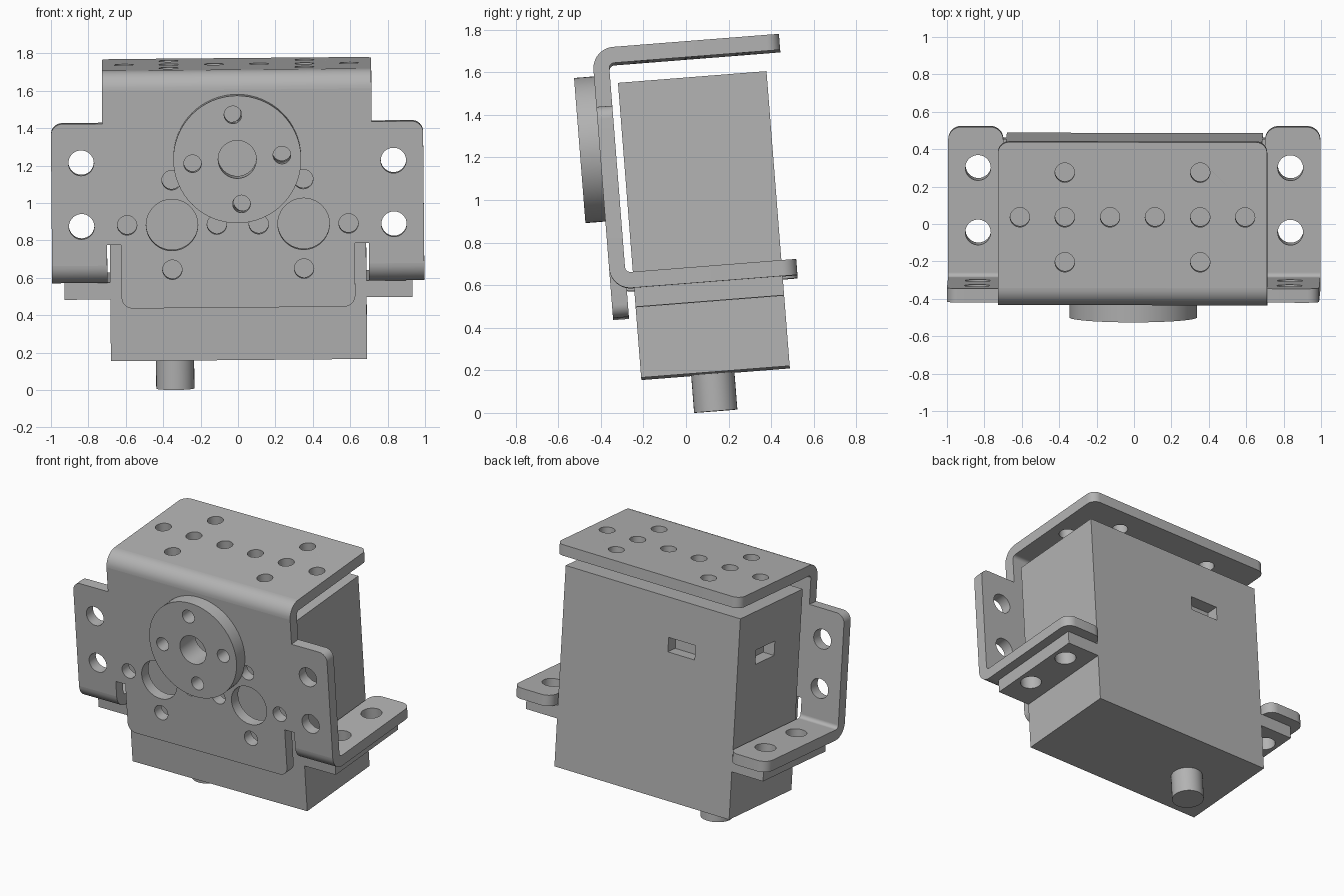
import bpy, bmesh
from math import sin, cos, pi, radians
from mathutils import Matrix, Vector

cube = bpy.data.objects.get("Cube")
if cube:
    bpy.data.objects.remove(cube, do_unlink=True)

grey = bpy.data.materials.new("plain_grey")
grey.use_nodes = True
grey.diffuse_color = (0.45, 0.45, 0.45, 1)
grey.node_tree.nodes["Principled BSDF"].inputs["Base Color"].default_value = (0.45, 0.45, 0.45, 1)

# The whole assembly leans back and rolls very slightly
LEAN = (Matrix.Rotation(radians(4.5), 4, 'X') @ Matrix.Rotation(radians(-0.5), 4, 'Y')
        @ Matrix.Translation((0.007, 0, 0)))
UPRIGHT = Matrix.Rotation(pi / 2, 4, 'X')
THICK = 0.075
FRONT = -0.307          # outer front surface of the bracket
BEND = 0.1              # outer bend radius
BEND_Y = FRONT + BEND
TOP_Z, FLANGE_Z = 1.735, 0.597


def add(name, mesh):
    obj = bpy.data.objects.new(name, mesh)
    bpy.context.collection.objects.link(obj)
    return obj


def finish(obj):
    obj.data.transform(LEAN)
    obj.data.materials.clear()
    obj.data.materials.append(grey)
    bpy.ops.object.select_all(action='DESELECT')
    obj.select_set(True)
    bpy.context.view_layer.objects.active = obj
    bpy.ops.object.shade_smooth_by_angle(angle=radians(30))
    return obj


def circle(x, y, r, n=36):
    return [(x + r * cos(2 * pi * i / n), y + r * sin(2 * pi * i / n)) for i in range(n)]


def rounded(points):
    """Outline from (x, y) or (x, y, radius) corners, all square."""
    out = []
    for i, p in enumerate(points):
        c = Vector(p[:2])
        if len(p) == 2:
            out.append(tuple(c))
            continue
        a = (Vector(points[i - 1][:2]) - c).normalized() * p[2]
        b = (Vector(points[(i + 1) % len(points)][:2]) - c).normalized() * p[2]
        for k in range(9):
            t = k * pi / 16
            out.append(tuple(c + a + b - b * cos(t) - a * sin(t)))
    return out


def sheet(name, outline, holes, thick, place):
    """Flat plate with holes, centred on its own plane."""
    curve = bpy.data.curves.new(name, 'CURVE')
    curve.dimensions = '2D'
    curve.fill_mode = 'BOTH'
    curve.extrude = thick / 2
    for loop in [outline] + holes:
        s = curve.splines.new('POLY')
        s.points.add(len(loop) - 1)
        for pt, (x, y) in zip(s.points, loop):
            pt.co = (x, y, 0, 1)
        s.use_cyclic_u = True
    tmp = add(name + "_outline", curve)
    bpy.context.view_layer.update()
    dg = bpy.context.evaluated_depsgraph_get()
    mesh = bpy.data.meshes.new_from_object(tmp.evaluated_get(dg))
    bpy.data.objects.remove(tmp, do_unlink=True)
    bm = bmesh.new()
    bm.from_mesh(mesh)
    bmesh.ops.remove_doubles(bm, verts=bm.verts, dist=0.0001)
    bmesh.ops.recalc_face_normals(bm, faces=bm.faces)
    bm.to_mesh(mesh)
    bm.free()
    mesh.transform(place)
    return finish(add(name, mesh))


def bend(name, x0, x1, z, turn):
    """Quarter bend of the sheet; turn is 1 upwards, -1 downwards."""
    bm = bmesh.new()
    rows = []
    for k in range(11):
        t = k * pi / 20
        rows.append([bm.verts.new((x, BEND_Y - r * cos(t), z + turn * r * sin(t)))
                     for x, r in ((x0, BEND), (x1, BEND), (x1, BEND - THICK), (x0, BEND - THICK))])
    for a, b in zip(rows, rows[1:]):
        for j in range(4):
            bm.faces.new((a[j], a[(j + 1) % 4], b[(j + 1) % 4], b[j]))
    bmesh.ops.recalc_face_normals(bm, faces=bm.faces)
    # make sure the outside of the bend faces forward
    bm.faces.ensure_lookup_table()
    if bm.faces[0].normal.y > 0:
        bmesh.ops.reverse_faces(bm, faces=bm.faces)
    mesh = bpy.data.meshes.new(name)
    bm.to_mesh(mesh)
    bm.free()
    return finish(add(name, mesh))


def box(name, lo, hi):
    lo, hi = Vector(lo), Vector(hi)
    bm = bmesh.new()
    bmesh.ops.create_cube(bm, size=1)
    bmesh.ops.scale(bm, vec=hi - lo, verts=bm.verts)
    bmesh.ops.translate(bm, vec=(lo + hi) / 2, verts=bm.verts)
    mesh = bpy.data.meshes.new(name)
    bm.to_mesh(mesh)
    bm.free()
    return add(name, mesh)


def ring(x, y, dist, r, turn):
    return [circle(x + dist * cos(turn + k * pi / 2), y + dist * sin(turn + k * pi / 2), r)
            for k in range(4)]


# Motor body with two shallow pockets
body = box("motor_body", (-0.685, -0.197, 0.176), (0.685, 0.503, 1.565))
for lo, hi in (((-0.35, 0.42, 1.19), (-0.14, 0.6, 1.29)),
               ((-0.8, 0.09, 1.19), (-0.6, 0.3, 1.29))):
    cutter = box("pocket_cutter", lo, hi)
    cutter.hide_render = True
    mod = body.modifiers.new("pocket", 'BOOLEAN')
    mod.operation = 'DIFFERENCE'
    mod.solver = 'EXACT'
    mod.object = cutter
    bpy.context.view_layer.objects.active = body
    bpy.ops.object.modifier_apply(modifier=mod.name)
    bpy.data.objects.remove(cutter, do_unlink=True)
finish(body)

# Cable stub under the body
sheet("cable_stub", circle(-0.342, 0.14, 0.102), [], 0.18, Matrix.Translation((0, 0, 0.09)))

# Bracket front: tongue, relief slots, side ears and neck
half = [(0.625, 0.466, 0.06), (0.625, 0.807), (0.70, 0.807), (0.70, FLANGE_Z + BEND),
        (0.995, FLANGE_Z + BEND), (0.995, 1.458, 0.06), (0.72, 1.458), (0.72, TOP_Z - BEND)]
front = rounded(half + [(-p[0],) + p[1:] for p in reversed(half)])
holes = [circle(0, 1.268, 0.102)] + ring(0, 1.268, 0.24, 0.05, radians(7))
for s in (-1, 1):
    holes += [circle(s * 0.352, 0.912, 0.138)] + ring(s * 0.352, 0.912, 0.24, 0.052, 0)
    holes += [circle(s * 0.835, z, 0.068) for z in (0.907, 1.248)]
sheet("bracket_front", front, holes, THICK,
      Matrix.Translation((0, FRONT + THICK / 2, 0)) @ UPRIGHT)

# Bracket top flange
bend("bracket_top_bend", -0.72, 0.72, TOP_Z - BEND, 1)
top = rounded([(-0.72, BEND_Y), (0.72, BEND_Y), (0.72, 0.575, 0.06), (-0.72, 0.575, 0.06)])
holes = [circle(s * x, 0.172, 0.052) for s in (-1, 1) for x in (0.12, 0.362, 0.602)]
holes += [circle(s * 0.362, y, 0.052) for s in (-1, 1) for y in (0.412, -0.069)]
sheet("bracket_top", top, holes, THICK, Matrix.Translation((0, 0, TOP_Z - THICK / 2)))

# Side flanges of the bracket, and the motor tabs below them
for s, side in ((1, "left"), (-1, "right")):
    bend(side + "_flange_bend", s * 0.70, s * 0.995, FLANGE_Z + BEND, -1)
    holes = [circle(s * 0.835, y, 0.068) for y in (0.008, 0.354)]
    flange = rounded([(s * 0.70, BEND_Y), (s * 0.995, BEND_Y),
                      (s * 0.995, 0.573, 0.07), (s * 0.70, 0.573, 0.07)])
    sheet(side + "_flange", flange, holes, THICK,
          Matrix.Translation((0, 0, FLANGE_Z + THICK / 2)))
    tab = [(s * 0.685, -0.197), (s * 0.93, -0.197), (s * 0.93, 0.503), (s * 0.685, 0.503)]
    sheet(side + "_motor_tab", tab, holes, 0.09, Matrix.Translation((0, 0, 0.552)))

# Round output horn on the front
horn_holes = [circle(0, 1.268, 0.102)] + ring(0, 1.268, 0.24, 0.047, radians(5))
sheet("output_horn", circle(0, 1.268, 0.342, 64), horn_holes, 0.094,
      Matrix.Translation((0, FRONT - 0.047, 0)) @ UPRIGHT)
